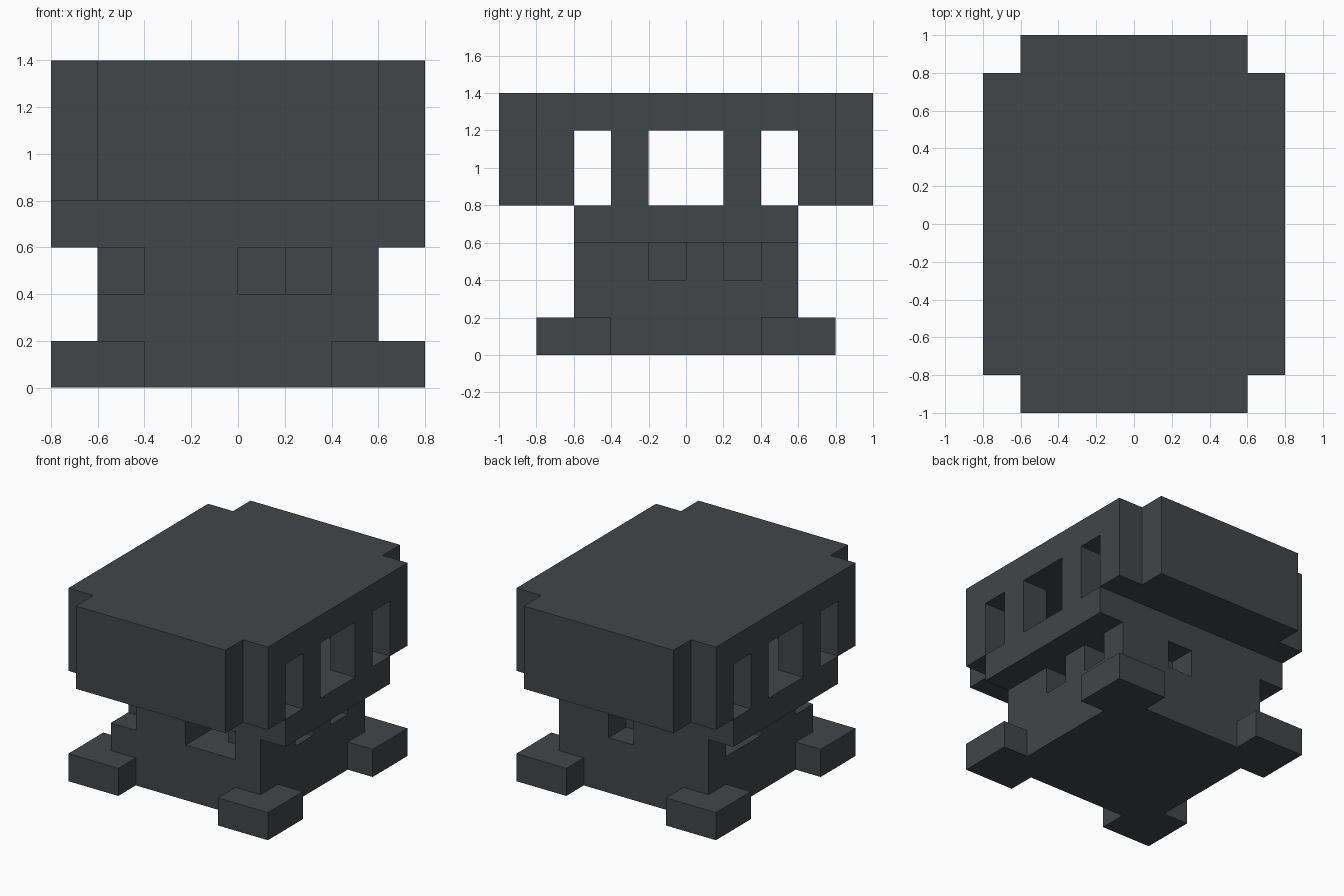
import bpy, bmesh, math
from mathutils import Vector

if "Cube" in bpy.data.objects:
    bpy.data.objects.remove(bpy.data.objects["Cube"])

U = 0.2  # size of one block

slate = bpy.data.materials.new("dark_slate")
slate.diffuse_color = (0.054, 0.061, 0.066, 1)
slate.use_nodes = True
slate.node_tree.nodes["Principled BSDF"].inputs["Base Color"].default_value = slate.diffuse_color


def box(x0, x1, y0, y1, z0, z1):
    """All block cells inside a box given in block units."""
    return {(x, y, z) for x in range(x0, x1) for y in range(y0, y1) for z in range(z0, z1)}


# Trunk with small niches cut under the ledge
trunk = box(-3, 3, -3, 3, 0, 3)
trunk -= box(-3, -2, -3, -2, 2, 3)   # open front left corner
trunk -= box(0, 2, -3, -2, 2, 3)     # wide front niche
trunk -= box(0, 1, -2, -1, 2, 3)     # deeper half of front niche
trunk -= box(0, 1, 2, 3, 2, 3)       # back niche
trunk -= box(2, 3, -1, 0, 2, 3)      # right niches
trunk -= box(2, 3, 1, 2, 2, 3)
trunk -= box(-3, -2, 0, 2, 2, 3)     # wide left niche

# Ledge that floors the upper room
ledge = box(-4, 4, -3, 3, 3, 4)

# Upper block with notched corners, a hollow room and side windows
upper = box(-4, 4, -4, 4, 4, 7) | box(-3, 3, -5, 5, 4, 7)
upper -= box(-3, 3, -3, 3, 4, 6)
for y0, y1 in ((-3, -2), (-1, 1), (2, 3)):
    upper -= box(-4, 4, y0, y1, 4, 6)

parts = {"trunk": trunk, "ledge": ledge, "upper_block": upper}

# Four corner feet wrapped around the trunk
for sx, side in ((-4, "left"), (2, "right")):
    for sy, end in ((-4, "front"), (2, "back")):
        parts[f"{end}_{side}_foot"] = box(sx, sx + 2, sy, sy + 2, 0, 1) - trunk

solid = set().union(*parts.values())


def build(name, cells):
    """Skin the exposed sides of the cells and merge flat areas."""
    bm = bmesh.new()
    for c in cells:
        for axis in range(3):
            for s in (-1, 1):
                n = list(c)
                n[axis] += s
                if tuple(n) in solid:
                    continue
                a, b = (axis + 1) % 3, (axis + 2) % 3
                corners = []
                for da, db in ((0, 0), (1, 0), (1, 1), (0, 1)):
                    p = Vector(c)
                    p[axis] += (s + 1) // 2
                    p[a] += da
                    p[b] += db
                    corners.append(bm.verts.new(p * U))
                bm.faces.new(corners if s > 0 else corners[::-1])
    bmesh.ops.remove_doubles(bm, verts=bm.verts[:], dist=0.001)
    bmesh.ops.dissolve_limit(bm, angle_limit=math.radians(1),
                             verts=bm.verts[:], edges=bm.edges[:])
    me = bpy.data.meshes.new(name)
    bm.to_mesh(me)
    bm.free()
    me.materials.append(slate)
    bpy.context.collection.objects.link(bpy.data.objects.new(name, me))


for name, cells in parts.items():
    build(name, cells)
